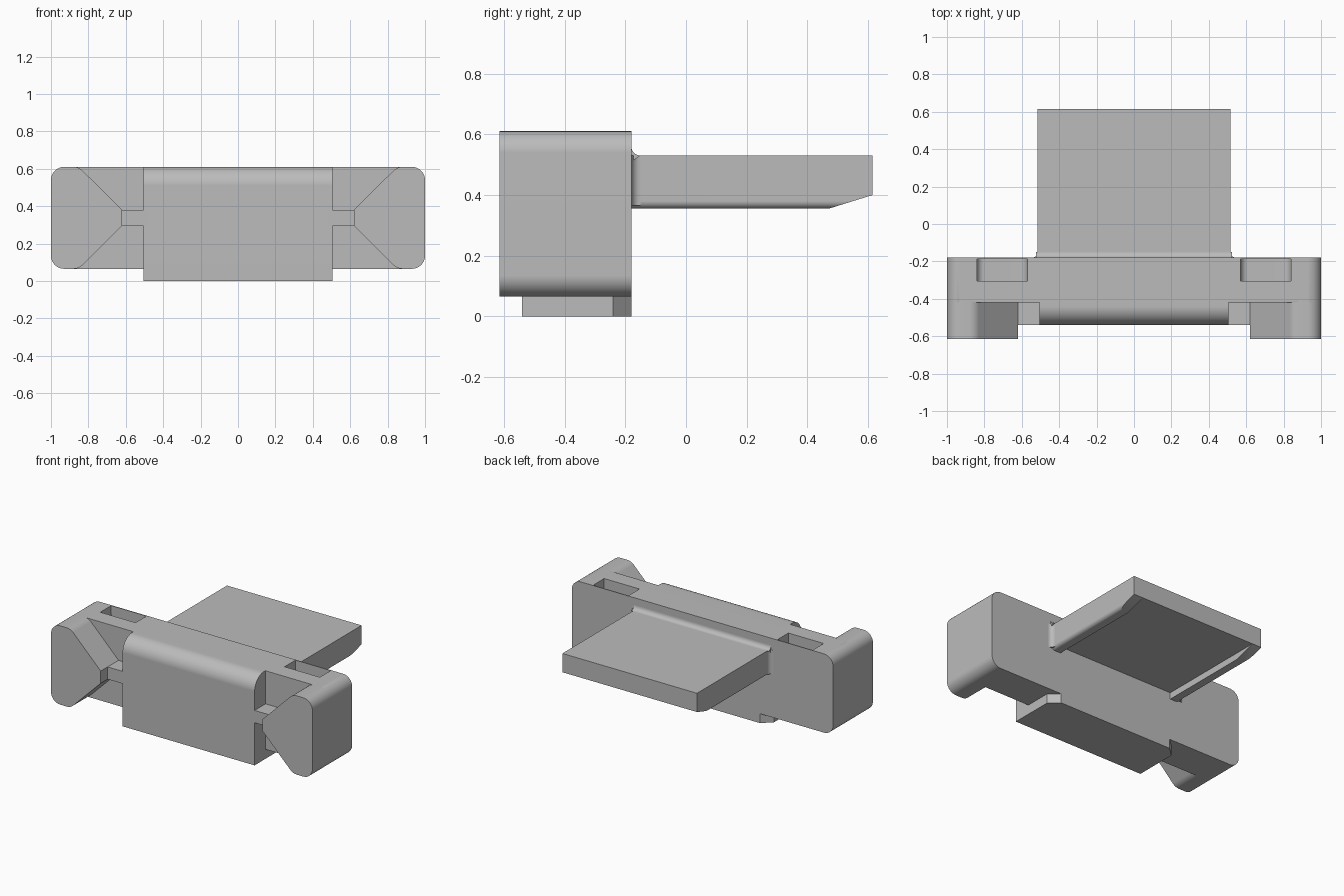
import bpy, bmesh
from math import radians, cos, sin

if "Cube" in bpy.data.objects:
    bpy.data.objects.remove(bpy.data.objects["Cube"])

GREY = (0.5, 0.5, 0.5, 1)
mat = bpy.data.materials.new("plain grey")
mat.use_nodes = True
mat.diffuse_color = GREY
mat.node_tree.nodes["Principled BSDF"].inputs["Base Color"].default_value = GREY


def arc(u, v, r, a0, a1, n=8):
    """Points of a circular arc around (u, v), angles in degrees."""
    steps = [radians(a0 + (a1 - a0) * i / n) for i in range(n + 1)]
    return [(u + r * cos(a), v + r * sin(a)) for a in steps]


def prism(name, profile, axis, lo, hi):
    """Extrude a closed profile along an axis; profile is in the other two axes."""
    place = {"x": lambda u, v, w: (w, u, v),
             "y": lambda u, v, w: (u, w, v),
             "z": lambda u, v, w: (u, v, w)}[axis]
    bm = bmesh.new()
    a = [bm.verts.new(place(u, v, lo)) for u, v in profile]
    b = [bm.verts.new(place(u, v, hi)) for u, v in profile]
    n = len(profile)
    bm.faces.new(a)
    bm.faces.new(b[::-1])
    for i in range(n):
        j = (i + 1) % n
        bm.faces.new((a[j], a[i], b[i], b[j]))
    bmesh.ops.recalc_face_normals(bm, faces=bm.faces)
    me = bpy.data.meshes.new(name)
    bm.to_mesh(me)
    bm.free()
    me.materials.append(mat)
    ob = bpy.data.objects.new(name, me)
    bpy.context.collection.objects.link(ob)
    return ob


def bevel_edges(ob, width, rule):
    """Round the edges whose two end points both satisfy the rule."""
    bm = bmesh.new()
    bm.from_mesh(ob.data)
    edges = [e for e in bm.edges if all(rule(v.co) for v in e.verts)]
    bmesh.ops.bevel(bm, geom=edges, offset=width, segments=5, profile=0.5,
                    affect="EDGES")
    bm.to_mesh(ob.data)
    bm.free()


def rect(u0, u1, v0, v1):
    return [(u0, v0), (u1, v0), (u1, v1), (u0, v1)]


TOP, LOW, MID = 0.61, 0.065, 0.3375   # body height limits and centre line
BACK = -0.18                          # rear face of the body
R = 0.07                              # corner radius of the body
parts = []

# Wide back plate with rounded ends
plate = prism("back_plate",
              arc(1 - R, LOW + R, R, -90, 0) + arc(1 - R, TOP - R, R, 0, 90)
              + arc(R - 1, TOP - R, R, 90, 180) + arc(R - 1, LOW + R, R, 180, 270),
              "y", -0.42, BACK)
bevel_edges(plate, 0.02, lambda c: c.y < -0.41 and c.z > TOP - 0.001)
parts.append(plate)

# Rounded pockets sunk in the top of the plate
for s in (-1, 1):
    f, floor = 0.04, TOP - 0.1
    cutter = prism("pocket_cutter",
                   [(s * x, z) for x, z in
                    arc(0.57 + f, floor + f, f, 180, 270)
                    + arc(0.84 - f, floor + f, f, 270, 360)
                    + [(0.84, TOP + 0.1), (0.57, TOP + 0.1)]],
                   "y", -0.305, BACK - 0.006)
    cutter.hide_render = True
    mod = plate.modifiers.new("pocket", "BOOLEAN")
    mod.operation, mod.object, mod.solver = "DIFFERENCE", cutter, "EXACT"
    bpy.context.view_layer.objects.active = plate
    bpy.ops.object.modifier_apply(modifier=mod.name)
    bpy.data.objects.remove(cutter)

# Tapered end jaws, and the narrow bars that join them to the centre
for s, side in ((1, "left"), (-1, "right")):
    upper = (arc(1 - R, TOP - R, R, 0, 90) + arc(0.88, TOP - R, R, 90, 135, 4)
             + [(0.62, 0.38)])
    lower = [(x, 2 * MID - z) for x, z in reversed(upper)]
    jaw = [(s * x, z) for x, z in upper + lower]
    parts.append(prism(side + "_jaw", jaw, "y", -0.615, -0.395))
    parts.append(prism(side + "_bar", rect(s * 0.48, s * 0.64, 0.295, 0.38),
                       "y", -0.54, -0.4))

# Centre block with a rounded top front edge
parts.append(prism("centre_block",
                   [(-0.35, 0), (-0.35, TOP)] + arc(-0.44, TOP - 0.1, 0.1, 90, 180)
                   + [(-0.54, 0)], "x", -0.505, 0.505))

# Foot under the body, rear corners cut off
parts.append(prism("centre_foot",
                   [(-0.505, -0.4), (0.505, -0.4), (0.505, -0.24), (0.44, BACK),
                    (-0.44, BACK), (-0.505, -0.24)], "z", 0, 0.1))

# Rear tongue: flat slab with a rail along each lower side
W, END, UNDER, PAD_TOP = 0.515, 0.615, 0.355, 0.53
parts.append(prism("tongue", rect(-W, W, BACK - 0.02, END), "z", 0.4, PAD_TOP))
for s, side in ((1, "left"), (-1, "right")):
    rail = prism(side + "_rail",
                 [(BACK - 0.02, UNDER), (0.47, UNDER), (END, 0.4),
                  (END, 0.42), (BACK - 0.02, 0.42)],
                 "x", *sorted((s * (W - 0.07), s * W)))
    bevel_edges(rail, 0.025,
                lambda c: abs(c.x) > W - 0.001 and c.y < 0.5 and c.z < 0.36)
    parts.append(rail)
    # Concave fillet where the side of the tongue meets the body
    parts.append(prism(side + "_fillet",
                       [(s * x, y) for x, y in
                        arc(W + 0.03, BACK + 0.03, 0.03, 180, 270)
                        + [(W - 0.02, BACK)]], "z", UNDER + 0.01, PAD_TOP))
parts.append(prism("top_fillet",
                   arc(BACK + 0.03, PAD_TOP + 0.03, 0.03, 180, 270)
                   + [(BACK, PAD_TOP - 0.02)], "x", -W - 0.01, W + 0.01))

# Smooth the curved faces, keep hard edges crisp
for ob in parts:
    bpy.ops.object.select_all(action="DESELECT")
    ob.select_set(True)
    bpy.context.view_layer.objects.active = ob
    bpy.ops.object.shade_smooth_by_angle(angle=radians(28))
    mod = ob.modifiers.new("clean_normals", "WEIGHTED_NORMAL")
    mod.keep_sharp = True
